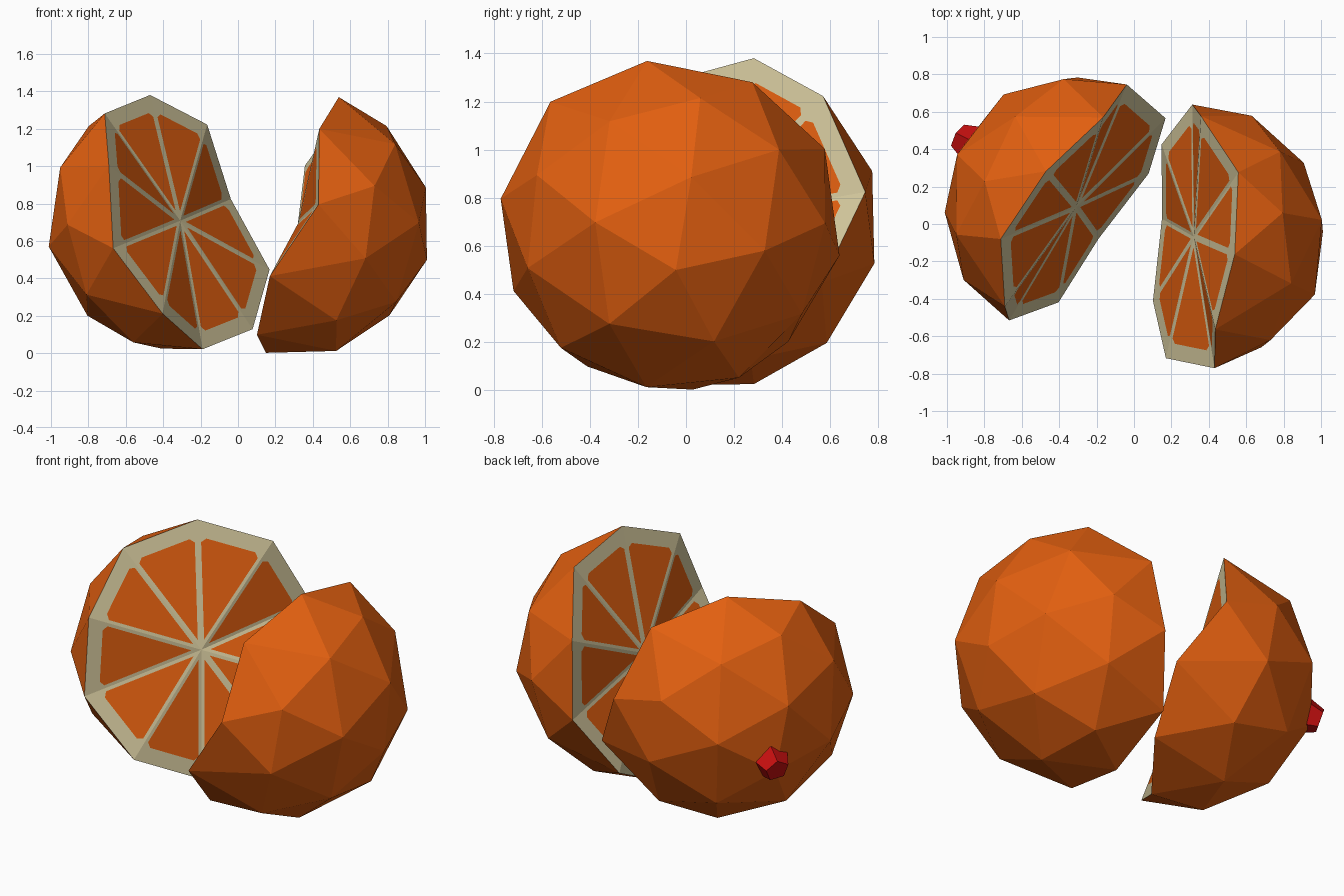
import bpy, bmesh, math
from mathutils import Vector, Matrix

if "Cube" in bpy.data.objects:
    bpy.data.objects.remove(bpy.data.objects["Cube"])

R = 0.717
# wobble of the ten rim corners along the cut normal (clockwise from the top)
WOBBLE = [-.025, .044, -.053, .092, .063, -.025, .016, -.053, .024, -.083]


def material(name, rgb):
    m = bpy.data.materials.new(name)
    m.diffuse_color = (*rgb, 1)
    m.use_nodes = True
    m.node_tree.nodes["Principled BSDF"].inputs["Base Color"].default_value = m.diffuse_color
    return m


orange = material("orange", (0.76, 0.115, 0.005))
cream = material("cream", (0.66, 0.58, 0.34))
red = material("red", (0.58, 0.005, 0.005))


def frame(center, normal, up):
    """Local z is the cut normal, local y points to the first rim corner."""
    z = Vector(normal).normalized()
    y = Vector(up)
    y = (y - z * y.dot(z)).normalized()
    x = y.cross(z)
    m = Matrix((x, y, z)).transposed().to_4x4()
    m.translation = Vector(center)
    return m


def add_object(name, bm, mats, matrix):
    bm.transform(matrix)
    me = bpy.data.meshes.new(name)
    bm.to_mesh(me)
    bm.free()
    for m in mats:
        me.materials.append(m)
    ob = bpy.data.objects.new(name, me)
    bpy.context.collection.objects.link(ob)
    return ob


def fruit_half(name, matrix):
    # peel: lower half of a faceted sphere
    bm = bmesh.new()
    bmesh.ops.create_icosphere(bm, subdivisions=2, radius=R)
    bmesh.ops.delete(bm, geom=[v for v in bm.verts if v.co.z > 0.01], context='VERTS')
    rim = [None] * 10
    for v in bm.verts:
        if abs(v.co.z) < 0.01:
            az = math.degrees(math.atan2(v.co.y, v.co.x))
            i = round((90 - az) / 36) % 10
            v.co.z = WOBBLE[i]
            rim[i] = v
    # cut face: ten triangles, each with an inset juicy segment
    hub = bm.verts.new((0, 0, 0))
    side, base = 0.018, 0.087
    for i in range(10):
        a, b, c = rim[(i + 1) % 10], rim[i], hub
        area2 = (a.co - c.co).cross(b.co - c.co).length
        h_a = area2 / (b.co - c.co).length
        h_b = area2 / (a.co - c.co).length
        h_c = area2 / (a.co - b.co).length

        def point(wa, wb, wc):
            return a.co * wa + b.co * wb + c.co * wc

        sa, sb, sc = side / h_a, side / h_b, base / h_c
        tip = point(sa, sb, 1 - sa - sb)
        ca = point(1 - sb - sc, sb, sc)
        cb = point(sa, 1 - sa - sc, sc)
        pts = [tip, ca.lerp(tip, .05), ca.lerp(cb, .09),
               cb.lerp(ca, .09), cb.lerp(tip, .05)]
        p = [bm.verts.new(q) for q in pts]
        bm.faces.new(p).material_index = 0
        for loop in ([c, a, p[1], p[0]], [a, p[2], p[1]], [a, b, p[3], p[2]],
                     [b, p[4], p[3]], [b, c, p[0], p[4]]):
            bm.faces.new(loop).material_index = 1
    return add_object(name, bm, [orange, cream], matrix)


left = frame((-.309, .09, .708), (.828, -.475, .297), (-.28, .36, 1.36))
right = frame((.32, -.068, .692), (-.962, -.036, .269), (.39, -.19, 1.37))
fruit_half("left_half", left)
fruit_half("right_half", right)

# stem nub on the back of the left half
bm = bmesh.new()
bmesh.ops.create_cone(bm, cap_ends=True, segments=5, radius1=0.07, radius2=0.105,
                      depth=0.09)
nub = Matrix.Translation((0.01, 0.045, -R + 0.005))
add_object("stem", bm, [red], left @ nub)
